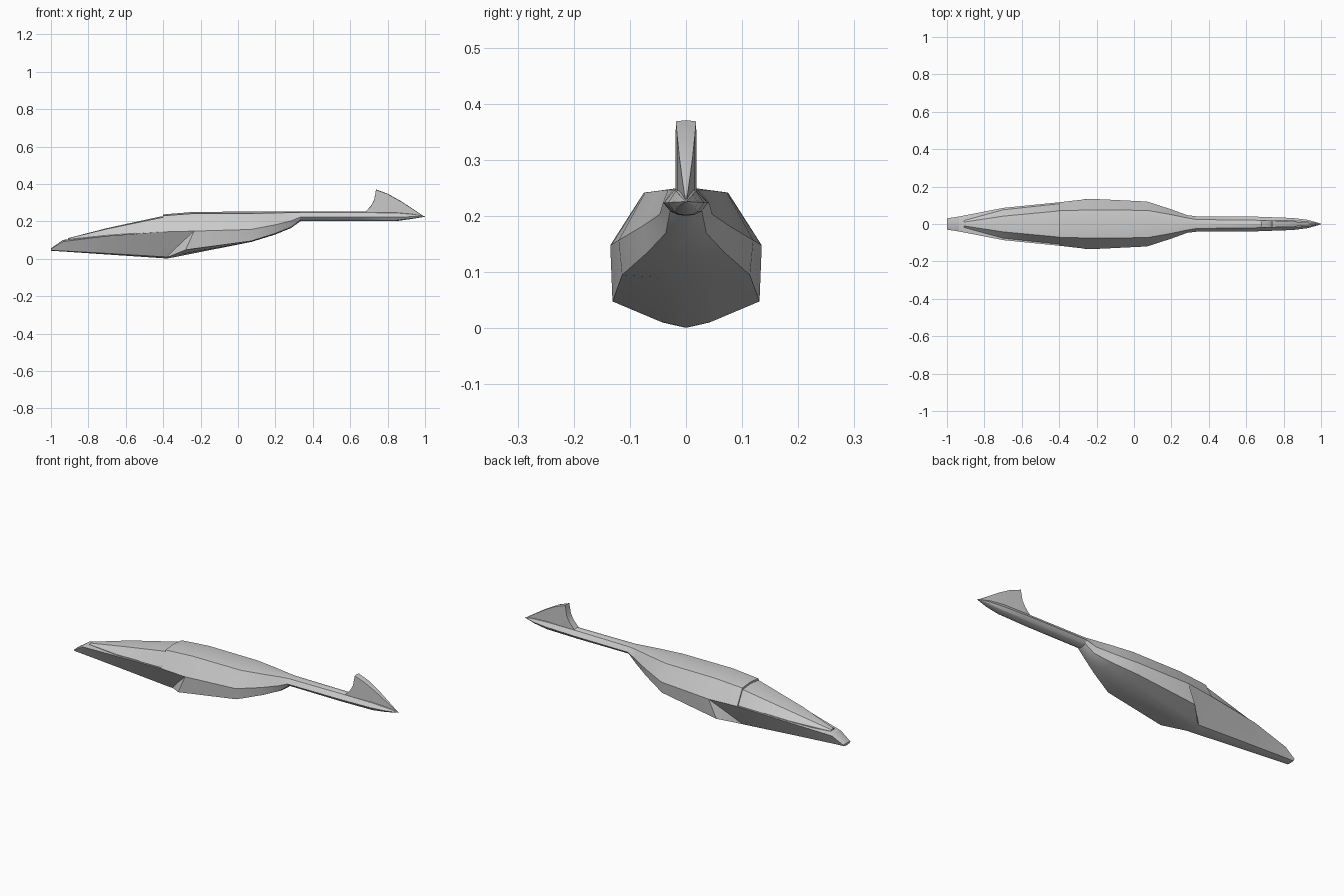
import bpy, bmesh, math


def loft(name, rings, angle=25):
    """Skin half rings (bottom centre ... top centre), mirrored over y = 0."""
    bm = bmesh.new()
    loops = []
    for half in rings:
        full = list(half) + [(x, -y, z) for x, y, z in reversed(half) if y > 1e-6]
        loops.append([bm.verts.new(p) for p in full])
    n = len(loops[0])
    for a, b in zip(loops, loops[1:]):
        for i in range(n):
            j = (i + 1) % n
            bm.faces.new((a[i], a[j], b[j], b[i]))
    bm.faces.new(loops[0])
    bm.faces.new(loops[-1])
    bmesh.ops.remove_doubles(bm, verts=bm.verts, dist=0.0004)
    bmesh.ops.recalc_face_normals(bm, faces=bm.faces)
    me = bpy.data.meshes.new(name)
    bm.to_mesh(me)
    bm.free()
    ob = bpy.data.objects.new(name, me)
    bpy.context.collection.objects.link(ob)
    bpy.ops.object.select_all(action='DESELECT')
    ob.select_set(True)
    bpy.context.view_layer.objects.active = ob
    bpy.ops.object.shade_smooth_by_angle(angle=math.radians(angle))
    return ob


def front_ring(x, zb, keel, chine, shoulder, zt):
    """V-shaped hull section; the corner lies halfway up the slanted side."""
    mid = ((keel[0] + chine[0]) / 2, (keel[1] + chine[1]) / 2)
    return [(x, 0, zb)] + [(x, y, z) for y, z in (keel, mid, chine, shoulder)] + [(x, 0, zt)]


def rear_ring(x, zb, pts, zt):
    return [(x, 0, zb)] + [(x, y, z) for y, z in pts] + [(x, 0, zt)]


# Nose hull, up to the bulkhead behind the canopy
rings = [
    front_ring(-1.0, .043, (.022, .045), (.03, .053), (.02, .055), .056),
    front_ring(-.935, .039, (.024, .042), (.04, .092), (.02, .1), .101),
    front_ring(-.7, .023, (.031, .029), (.086, .122), (.045, .124), .125),
    front_ring(-.4, .003, (.04, .011), (.116, .144), (.07, .146), .147),
    front_ring(-.4, .003, (.04, .011), (.116, .144), (.071, .23), .237),
]
# Slanted rear edge of the nose hull, then the flared lip of the side intake
top = [(-.235, .135, .148), (-.235, .075, .242), (-.235, 0, .251)]
rings.append([(-.385, 0, .001), (-.38, .04, .01), (-.31, .088, .079)] + top)
rings.append([(-.375, 0, .002), (-.365, .048, .013), (-.28, .131, .048)] + top)
# Rear body and tail boom
rings += [
    rear_ring(.07, .090, [(.05, .091), (.114, .095), (.12, .157), (.073, .242)], .252),
    rear_ring(.20, .130, [(.03, .131), (.068, .136), (.078, .182), (.05, .245)], .252),
    rear_ring(.285, .165, [(.02, .166), (.036, .170), (.047, .203), (.032, .247)], .252),
    rear_ring(.335, .202, [(.015, .203), (.028, .210), (.041, .224), (.024, .247)], .252),
    rear_ring(.66, .201, [(.014, .202), (.027, .208), (.039, .224), (.02, .247)], .252),
    rear_ring(.85, .202, [(.012, .203), (.022, .208), (.032, .224), (.018, .245)], .250),
    rear_ring(.93, .213, [(.009, .213), (.016, .216), (.022, .225), (.012, .238)], .241),
    rear_ring(1.0, .225, [(.001, .225), (.002, .2255), (.002, .226), (.001, .2265)], .227),
]
loft("fuselage", rings)


# Canopy, slightly inset from the hull edge and lower than the body behind it
def canopy_ring(x, edge, shoulder, zt):
    return [(x, 0, edge[1] - .01), (x, edge[0], edge[1] - .01),
            (x, *edge), (x, *shoulder), (x, 0, zt)]


loft("canopy", [
    canopy_ring(-.91, (.018, .104), (.010, .109), .110),
    canopy_ring(-.7, (.076, .126), (.042, .160), .164),
    canopy_ring(-.41, (.107, .147), (.069, .220), .227),
    canopy_ring(-.4, (.107, .147), (.069, .220), .227),
])

# Tail fin: thick leading edge that tapers to the tail tip
fin = [(.68, .019, .25), (.71, .019, .282), (.728, .019, .315), (.738, .018, .371),
       (.80, .016, .348), (.87, .012, .309), (.93, .007, .270), (.993, .001, .228)]
loft("tail_fin", [[(x, 0, .224), (x, y, .224), (x, y, z - .002), (x, 0, z)]
                  for x, y, z in fin])
